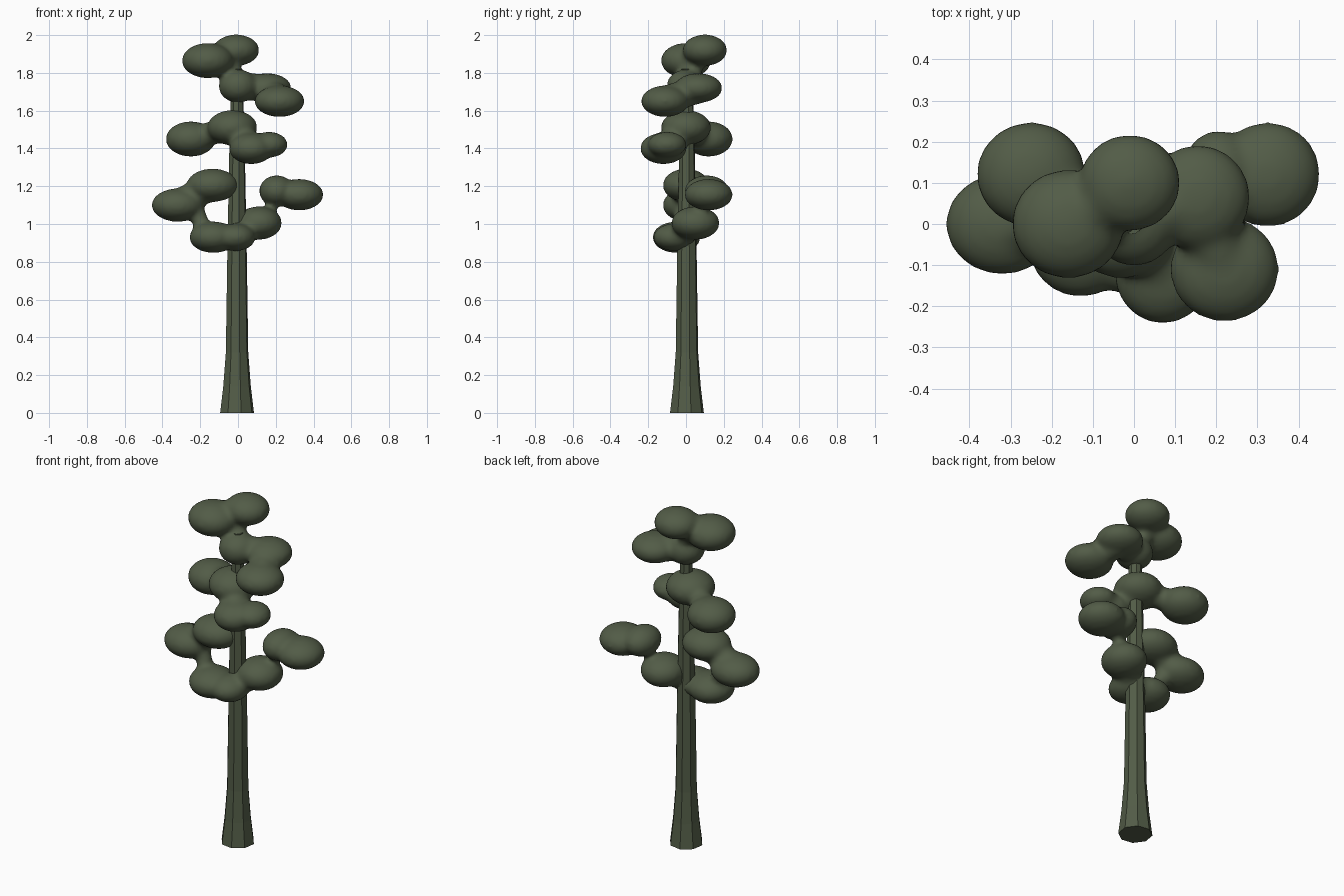
import bpy, bmesh, math
from mathutils import Matrix, Vector

if "Cube" in bpy.data.objects:
    bpy.data.objects.remove(bpy.data.objects["Cube"])

green = bpy.data.materials.new("dark olive green")
green.diffuse_color = (0.085, 0.107, 0.063, 1)
green.use_nodes = True
green.node_tree.nodes["Principled BSDF"].inputs["Base Color"].default_value = green.diffuse_color


def make_object(name, bm):
    mesh = bpy.data.meshes.new(name)
    bm.to_mesh(mesh)
    bm.free()
    mesh.materials.append(green)
    ob = bpy.data.objects.new(name, mesh)
    bpy.context.collection.objects.link(ob)
    return ob


# Trunk: flat eight-sided tapering column with a flared foot
SIDES = 8
bm = bmesh.new()
rings = []
for z, r in [(0, .092), (.14, .075), (.32, .061), (.9, .052), (1.4, .042), (1.82, .03)]:
    rings.append([bm.verts.new((-.005 + r * math.cos(math.tau * (i + .3) / SIDES),
                                .005 + r * math.sin(math.tau * (i + .3) / SIDES), z))
                  for i in range(SIDES)])
for a, b in zip(rings, rings[1:]):
    for i in range(SIDES):
        j = (i + 1) % SIDES
        bm.faces.new((a[i], a[j], b[j], b[i]))
bm.faces.new(rings[0][::-1])
bm.faces.new(rings[-1])
make_object("trunk", bm)

# Foliage pads: centre and radii of each flattened clump
pads = [
    ((-.16, 0, 1.865), (.135, .13, .09)), ((-.01, .1, 1.92), (.12, .115, .08)),
    ((0, 0, 1.73), (.10, .10, .085)), ((.155, .065, 1.72), (.125, .125, .075)),
    ((.22, -.11, 1.65), (.13, .125, .08)),
    ((-.25, .12, 1.45), (.13, .125, .09)), ((-.03, 0, 1.51), (.13, .13, .09)),
    ((.07, -.12, 1.4), (.115, .12, .08)), ((.165, -.1, 1.42), (.095, .10, .065)),
    ((-.135, 0, 1.205), (.135, .12, .085)), ((-.32, 0, 1.1), (.135, .12, .085)),
    ((.205, .11, 1.175), (.09, .115, .08)), ((.325, .12, 1.155), (.125, .125, .08)),
    ((.11, .05, 1.005), (.12, .125, .085)),
    ((-.13, -.05, .93), (.125, .125, .08)), ((-.01, -.06, .93), (.10, .11, .07)),
]
# Necks between clumps: start, end, radius
necks = [
    ((-.16, 0, 1.865), (-.01, .1, 1.92), .07), ((-.05, .05, 1.86), (0, .02, 1.74), .045),
    ((0, 0, 1.73), (.155, .065, 1.72), .07), ((.155, .065, 1.71), (.22, -.11, 1.66), .07),
    ((-.25, .12, 1.45), (-.03, 0, 1.51), .06), ((-.02, 0, 1.49), (.07, -.12, 1.41), .07),
    ((-.135, 0, 1.2), (-.32, 0, 1.11), .07), ((-.23, -.01, 1.1), (-.17, -.04, .93), .04),
    ((.14, .06, 1.0), (.21, .11, 1.17), .03), ((-.03, -.05, .93), (.11, .05, .99), .06),
]
bm = bmesh.new()


def ellipsoid(c, r):
    grow = Vector(r) + Vector((.004, .004, .004))
    bmesh.ops.create_icosphere(bm, subdivisions=3, radius=1,
                               matrix=Matrix.Translation(c) @ Matrix.Diagonal((*grow, 1)))


for c, r in pads:
    ellipsoid(c, r)
for a, b, r in necks:
    for k in range(9):
        ellipsoid(Vector(a).lerp(Vector(b), k / 8), (r, r, r))
for f in bm.faces:
    f.smooth = True
foliage = make_object("foliage", bm)

# Melt the clumps into one soft surface
remesh = foliage.modifiers.new("merge", 'REMESH')
remesh.mode = 'VOXEL'
remesh.voxel_size = .013
remesh.use_smooth_shade = True
smooth = foliage.modifiers.new("soften", 'SMOOTH')
smooth.factor = .5
smooth.iterations = 10
